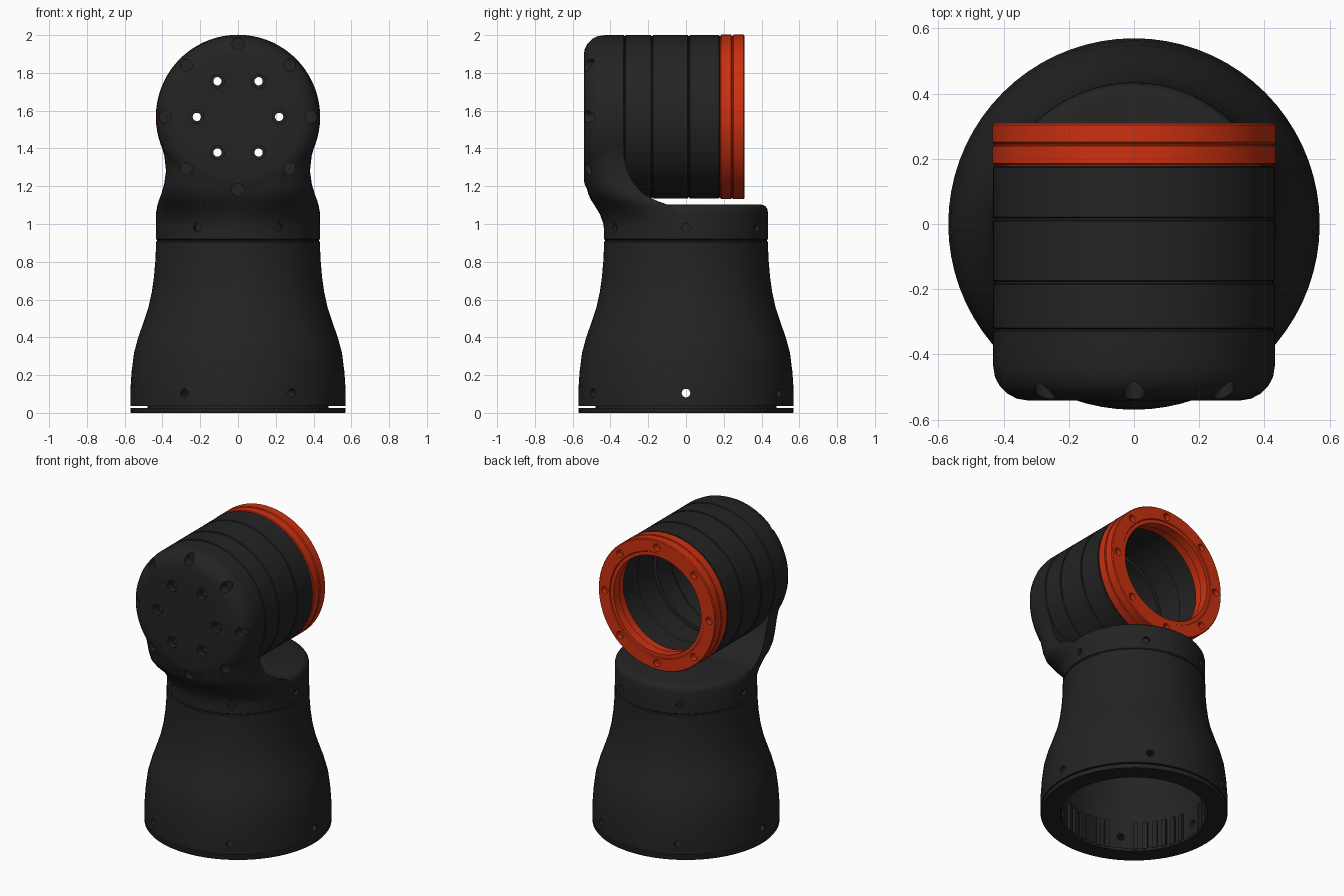
import bpy, bmesh, math
from mathutils import Vector

if "Cube" in bpy.data.objects:
    bpy.data.objects.remove(bpy.data.objects["Cube"])

HEAD_Z = 1.567
SEG = 72


def material(name, rgb):
    m = bpy.data.materials.new(name)
    m.diffuse_color = (*rgb, 1)
    m.use_nodes = True
    m.node_tree.nodes["Principled BSDF"].inputs["Base Color"].default_value = m.diffuse_color
    return m


BLACK = material("matte_black", (0.017, 0.017, 0.017))
RED = material("orange_red", (0.60, 0.030, 0.005))


def finish(name, bm, mat):
    bmesh.ops.remove_doubles(bm, verts=bm.verts, dist=1e-5)
    bmesh.ops.recalc_face_normals(bm, faces=bm.faces)
    me = bpy.data.meshes.new(name)
    bm.to_mesh(me)
    bm.free()
    me.materials.append(mat)
    ob = bpy.data.objects.new(name, me)
    bpy.context.collection.objects.link(ob)
    return ob


def skin(bm, rings, closed):
    """Bridge point rings; close the stack into a loop or cap its ends."""
    vs = [[bm.verts.new(p) for p in r] for r in rings]
    n = len(vs[0])
    for i in range(len(vs) if closed else len(vs) - 1):
        a, b = vs[i], vs[(i + 1) % len(vs)]
        for j in range(n):
            k = (j + 1) % n
            bm.faces.new((a[j], a[k], b[k], b[j]))
    if not closed:
        bm.faces.new(vs[0])
        bm.faces.new(vs[-1])


def lathe(name, profile, mat, axis="z"):
    """Revolve (radius, height) points; a profile starting at r=0 is solid."""
    solid = profile[0][0] == 0
    ang = [2 * math.pi * j / SEG for j in range(SEG)]
    rings = []
    for r, h in profile:
        r = max(r, 1e-7)
        if axis == "z":
            rings.append([(r * math.cos(a), r * math.sin(a), h) for a in ang])
        else:
            rings.append([(r * math.cos(a), h, HEAD_Z + r * math.sin(a)) for a in ang])
    bm = bmesh.new()
    if solid:
        skin(bm, rings[1:-1], False)
    else:
        skin(bm, rings, True)
    return finish(name, bm, mat)


def rods(name, specs):
    """Cutter made of cylinders: (start, end, radius)."""
    bm = bmesh.new()
    for p, q, r in specs:
        p, q = Vector(p), Vector(q)
        rot = (q - p).to_track_quat('Z', 'Y').to_matrix().to_4x4()
        rot.translation = (p + q) / 2
        bmesh.ops.create_cone(bm, cap_ends=True, segments=20, radius1=r, radius2=r,
                              depth=(q - p).length, matrix=rot)
    return finish(name, bm, BLACK)


def boolean(ob, other, op):
    mod = ob.modifiers.new("bool", 'BOOLEAN')
    mod.operation, mod.object, mod.solver = op, other, 'EXACT'
    bpy.context.view_layer.objects.active = ob
    bpy.ops.object.modifier_apply(modifier=mod.name)
    bpy.data.objects.remove(other)


def around(count, r, start=0):
    for i in range(count):
        a = 2 * math.pi * i / count + start
        yield r * math.cos(a), r * math.sin(a)


# Flared hollow base with the slot above its foot ring
base = lathe("flared_base", [
    (.45, 0), (.566, 0), (.57, .006), (.57, .027), (.478, .027), (.478, .037),
    (.57, .037), (.57, .12), (.563, .22), (.55, .32), (.528, .40), (.50, .48),
    (.474, .56), (.456, .64), (.445, .72), (.438, .80), (.435, .86), (.435, .905),
    (.428, .909), (.428, .92), (.37, .92), (.385, .75), (.41, .60), (.45, .42),
    (.465, .30), (.465, .02), (.45, .02)], BLACK)
boolean(base, rods("base_cut", [((x * .8, y * .8, .105), (x * 1.2, y * 1.2, .105), .023)
                                for x, y in around(6, .52)]), 'DIFFERENCE')

# Vertical ribs inside the base, left out around the screw holes
bm = bmesh.new()
for i in range(48):
    a = 2 * math.pi * (i + .5) / 48
    if abs((math.degrees(a) + 30) % 60 - 30) < 7:
        continue
    c, s = math.cos(a), math.sin(a)
    corners = [(.445, -.015), (.47, -.015), (.47, .015), (.445, .015)]
    ring = [(r * c - t * s, r * s + t * c) for r, t in corners]
    skin(bm, [[(x, y, z) for x, y in ring] for z in (.012, .20)], False)
ribs = finish("inner_ribs", bm, BLACK)

# Elbow: collar, neck and rounded head cap joined into one shell
elbow = lathe("elbow_shell", [
    (0, .915), (.428, .915), (.434, .92), (.434, 1.06), (.43, 1.08), (.42, 1.095),
    (.40, 1.103), (0, 1.103)], BLACK)
cap = lathe("head_cap", [
    (0, -.541), (.33, -.541), (.36, -.536), (.39, -.521), (.413, -.497), (.427, -.468),
    (.433, -.43), (.433, -.330), (.427, -.325), (0, -.325)], BLACK, "y")

# Neck rows: height, half width, front y, back y, squareness
rows = [(.93, .431, -.431, 0, 2), (1.0, .433, -.437, 0, 2), (1.05, .432, -.455, -.03, 2.1),
        (1.10, .427, -.485, -.09, 2.3), (1.125, .419, -.502, -.16, 2.5),
        (1.16, .406, -.518, -.225, 2.8), (1.21, .391, -.531, -.273, 3.1),
        (1.28, .381, -.538, -.31, 3.5), (1.36, .390, -.539, -.328, 3.8),
        (1.43, .409, -.539, -.328, 3.8), (1.50, .425, -.539, -.328, 3.8)]
rings = []
for z, w, yf, yr, n in rows:
    ring = []
    for j in range(33):
        a = math.pi * j / 32
        c, s = math.cos(a), max(math.sin(a), 0)
        ring.append((w * math.copysign(abs(c) ** (2 / n), c), yr + (yf - yr) * s ** (2 / n), z))
    rings.append(ring)
bm = bmesh.new()
skin(bm, rings, False)
neck = finish("neck", bm, BLACK)
boolean(elbow, neck, 'UNION')
boolean(elbow, cap, 'UNION')

# Head cavity, then the front screw pockets, through holes and collar screws
boolean(elbow, rods("cavity", [((0, -.45, HEAD_Z), (0, .4, HEAD_Z), .34)]), 'DIFFERENCE')
pockets = [((x, -.7, HEAD_Z + z), (x, -.505, HEAD_Z + z), .036) for x, z in around(6, .218)]
pockets += [((x, -.7, HEAD_Z + z), (x, -.475, HEAD_Z + z), .032) for x, z in around(8, .387)]
pockets += [((x * .95, y * .95, .98), (x * 1.3, y * 1.3, .98), .022) for x, y in around(6, .434)]
boolean(elbow, rods("pockets", pockets), 'DIFFERENCE')
boolean(elbow, rods("holes", [((x, -.7, HEAD_Z + z), (x, -.4, HEAD_Z + z), .022)
                              for x, z in around(6, .218)]), 'DIFFERENCE')


# Head tube sections and red rings, with chamfered edges forming the grooves
def section(name, y0, y1, r, inner, mat):
    g = .006
    return lathe(name, [(inner, y0), (r - g, y0), (r - g, y0 + .003), (r, y0 + g), (r, y1 - g),
                        (r - g, y1 - .003), (r - g, y1), (inner, y1)], mat, "y")


parts = [base, ribs, elbow]
for i, (y0, y1, inner) in enumerate([(-.325, -.18, .345), (-.18, .015, .37), (.015, .18, .35)]):
    parts.append(section(f"head_tube_{i + 1}", y0, y1, .433, inner, BLACK))
parts.append(section("red_inner_ring", .18, .245, .435, .34, RED))
end = lathe("red_end_ring", [(.325, .245), (.429, .245), (.435, .251), (.435, .304), (.430, .31),
                             (.352, .31), (.348, .304), (.325, .304)], RED, "y")
boolean(end, rods("ring_cut", [((x, .275, HEAD_Z + z), (x, .4, HEAD_Z + z), .024)
                               for x, z in around(8, .388)]), 'DIFFERENCE')
parts.append(end)

# Smooth shading with crisp edges
for ob in parts:
    bpy.ops.object.select_all(action='DESELECT')
    ob.select_set(True)
    bpy.context.view_layer.objects.active = ob
    bpy.ops.object.shade_smooth_by_angle(angle=math.radians(35))
